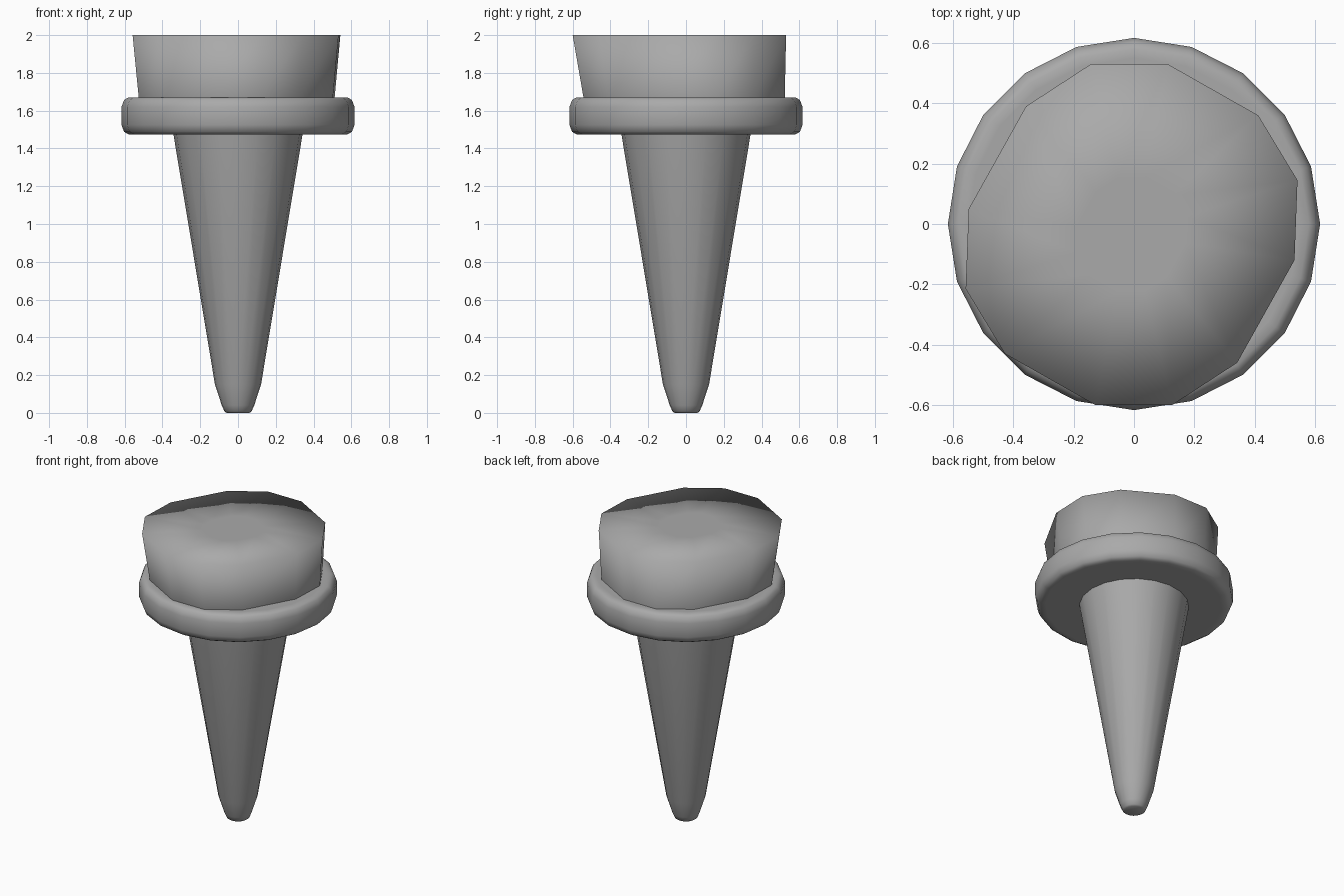
import bpy, bmesh, math

cube = bpy.data.objects.get("Cube")
if cube:
    bpy.data.objects.remove(cube, do_unlink=True)

# Single grey finish
GREY = (0.40, 0.40, 0.40, 1.0)
grey = bpy.data.materials.new("plain grey")
grey.diffuse_color = GREY
grey.use_nodes = True
for node in grey.node_tree.nodes:
    if node.type == 'BSDF_PRINCIPLED':
        node.inputs["Base Color"].default_value = GREY


def loft(name, rings, smooth_angle):
    """Skin a stack of equal-sized point rings, capping both ends."""
    bm = bmesh.new()
    loops = [[bm.verts.new(p) for p in ring] for ring in rings]
    n = len(loops[0])
    for low, high in zip(loops, loops[1:]):
        for i in range(n):
            j = (i + 1) % n
            bm.faces.new((low[i], low[j], high[j], high[i]))
    bm.faces.new(loops[0][::-1])
    bm.faces.new(loops[-1])
    bmesh.ops.recalc_face_normals(bm, faces=bm.faces)
    mesh = bpy.data.meshes.new(name)
    bm.to_mesh(mesh)
    bm.free()
    mesh.materials.append(grey)
    obj = bpy.data.objects.new(name, mesh)
    bpy.context.collection.objects.link(obj)
    bpy.ops.object.select_all(action='DESELECT')
    obj.select_set(True)
    bpy.context.view_layer.objects.active = obj
    if smooth_angle is None:
        bpy.ops.object.shade_smooth()
    else:
        bpy.ops.object.shade_smooth_by_angle(angle=math.radians(smooth_angle))
    return obj


def circle(r, z, sides=20):
    return [(r * math.cos(math.tau * i / sides),
             r * math.sin(math.tau * i / sides), z) for i in range(sides)]


# Tapered stem with a blunt rounded tip
stem = [(0.06, 0.0), (0.072, 0.008), (0.086, 0.04), (0.122, 0.15), (0.346, 1.50)]
loft("stem", [circle(r, z) for r, z in stem], 50)

# Round collar with softened edges
collar = [(0.55, 1.475), (0.58, 1.475), (0.603, 1.488), (0.617, 1.525),
          (0.617, 1.62), (0.603, 1.657), (0.58, 1.67), (0.55, 1.67)]
loft("collar", [circle(r, z) for r, z in collar], 50)

# Irregular head: half an outline, repeated by a half turn
half = [(0.54, -0.085), (0.55, 0.18), (0.42, 0.395),
        (0.12, 0.565), (-0.135, 0.565), (-0.35, 0.425)]
outline = half + [(-x, -y) for x, y in half]


def head_ring(scale, cx, cy, z):
    return [(cx + x * scale, cy + y * scale, z) for x, y in outline]


# The wall leans forward and flares to a flat top with a small central panel
loft("head", [head_ring(0.935, -0.007, -0.005, 1.62),
              head_ring(0.943, -0.007, -0.01, 1.67),
              head_ring(1.0, -0.008, -0.035, 2.0),
              head_ring(0.33, -0.008, -0.035, 2.0)], None)
